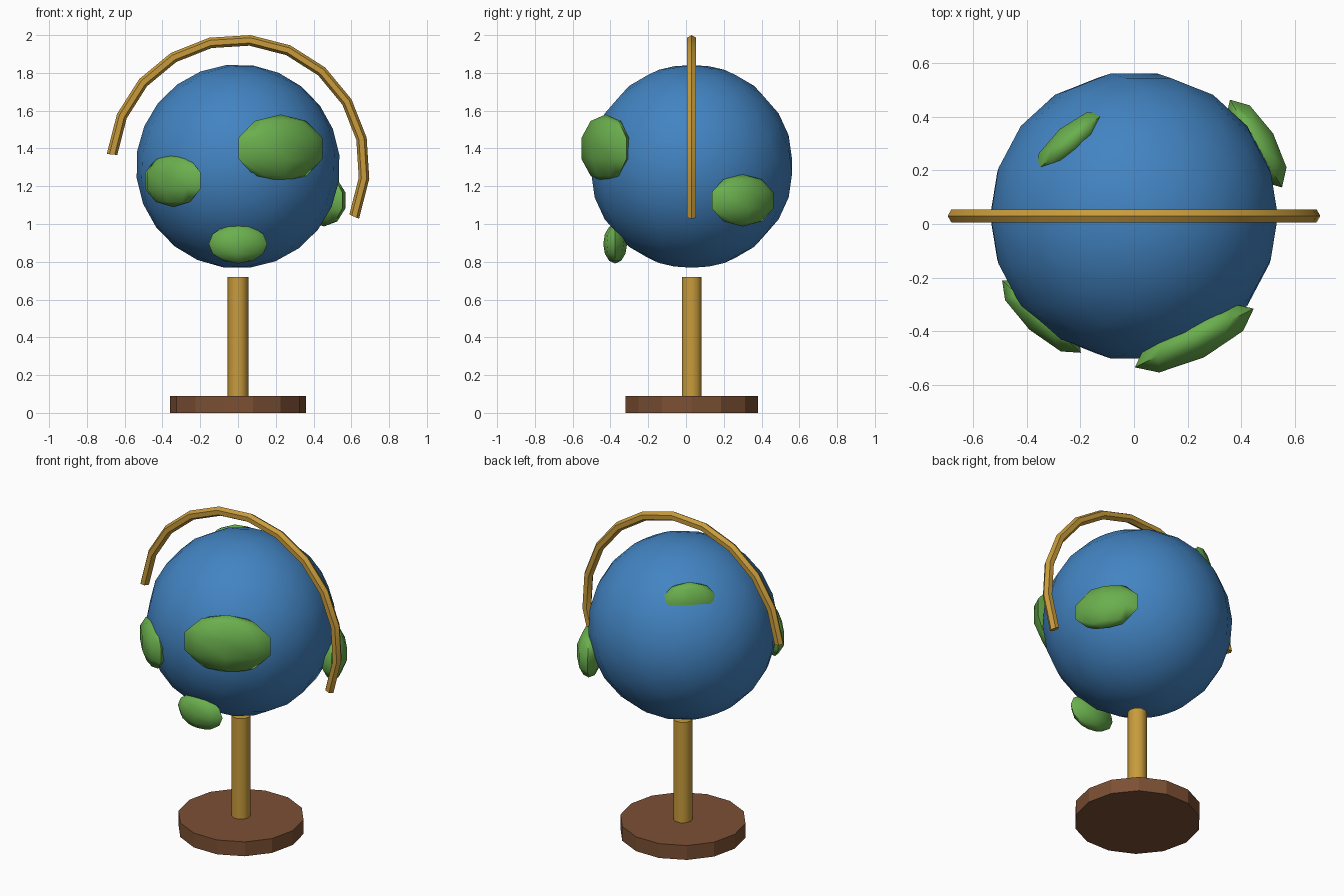
import bpy, bmesh
from math import sin, cos, pi, radians
from mathutils import Matrix, Vector

if "Cube" in bpy.data.objects:
    bpy.data.objects.remove(bpy.data.objects["Cube"])

CENTRE = Vector((0, 0.03, 1.305))
TILT = radians(23.4)


def material(name, rgb):
    m = bpy.data.materials.new(name)
    m.diffuse_color = (*rgb, 1)
    m.use_nodes = True
    m.node_tree.nodes["Principled BSDF"].inputs["Base Color"].default_value = m.diffuse_color
    return m


BLUE = material("ocean_blue", (0.055, 0.23, 0.54))
GREEN = material("land_green", (0.145, 0.43, 0.075))
GOLD = material("brass", (0.58, 0.33, 0.045))
BROWN = material("wood", (0.20, 0.08, 0.034))


def finish(name, bm, mat, smooth=None):
    bmesh.ops.recalc_face_normals(bm, faces=bm.faces[:])
    me = bpy.data.meshes.new(name)
    bm.to_mesh(me)
    bm.free()
    me.materials.append(mat)
    ob = bpy.data.objects.new(name, me)
    bpy.context.collection.objects.link(ob)
    if smooth:
        bpy.ops.object.select_all(action='DESELECT')
        ob.select_set(True)
        bpy.context.view_layer.objects.active = ob
        bpy.ops.object.shade_smooth_by_angle(angle=radians(smooth))
    return ob


def ball(name, mat, segments, rings, matrix, smooth):
    bm = bmesh.new()
    bmesh.ops.create_uvsphere(bm, u_segments=segments, v_segments=rings, radius=1)
    # quarter turn puts a column of vertices on the x axis
    bm.transform(matrix @ Matrix.Rotation(pi / 2, 4, 'Z'))
    finish(name, bm, mat, smooth)


def cylinder(name, mat, sides, radius, z0, z1, smooth=None):
    bm = bmesh.new()
    bmesh.ops.create_cone(bm, cap_ends=True, segments=sides, radius1=radius,
                          radius2=radius, depth=z1 - z0)
    bm.transform(Matrix.Translation((0, CENTRE.y, (z0 + z1) / 2))
                 @ Matrix.Rotation(pi / 2, 4, 'Z'))
    finish(name, bm, mat, smooth)


# Stand
cylinder("base", BROWN, 14, 0.36, 0, 0.09)
cylinder("post", GOLD, 10, 0.055, 0.09, 0.72, 40)

# Tilted globe
ball("globe", BLUE, 18, 12, Matrix.Translation(CENTRE)
     @ Matrix.Rotation(TILT, 4, 'Y') @ Matrix.Scale(0.54, 4), 40)

# Land patches: centre, then half sizes along, outward and up
LAND = [
    ((0.225, -0.425, 1.40), (0.26, 0.085, 0.18)),
    ((-0.345, -0.345, 1.23), (0.21, 0.07, 0.14)),
    ((0.0, -0.375, 0.895), (0.155, 0.063, 0.104)),
    ((0.455, 0.30, 1.125), (0.20, 0.078, 0.138)),
    ((-0.237, 0.307, 1.595), (0.175, 0.065, 0.15)),
]
for i, (pos, half) in enumerate(LAND, 1):
    out = Vector(pos) - CENTRE
    turn = Vector((0, 1)).angle_signed(out.xy)  # clockwise positive
    ball(f"land_{i}", GREEN, 8, 5 if i != 3 else 6, Matrix.Translation(pos)
         @ Matrix.Rotation(-turn, 4, 'Z') @ Matrix.Diagonal((*half, 1)), 50)

# Meridian arm: hexagonal bar swept around part of a circle
bm = bmesh.new()
loops = []
for i in range(12):
    a = -TILT + i * radians(18)
    loop = []
    for j in range(6):
        t = j * pi / 3
        r = 0.67 + 0.028 * cos(t)
        loop.append(bm.verts.new(CENTRE + Vector((r * cos(a), 0.028 * sin(t), r * sin(a)))))
    loops.append(loop)
for p, q in zip(loops, loops[1:]):
    for j in range(6):
        k = (j + 1) % 6
        bm.faces.new((p[j], p[k], q[k], q[j]))
bm.faces.new(loops[0])
bm.faces.new(loops[-1])
finish("meridian_arm", bm, GOLD, 30)
